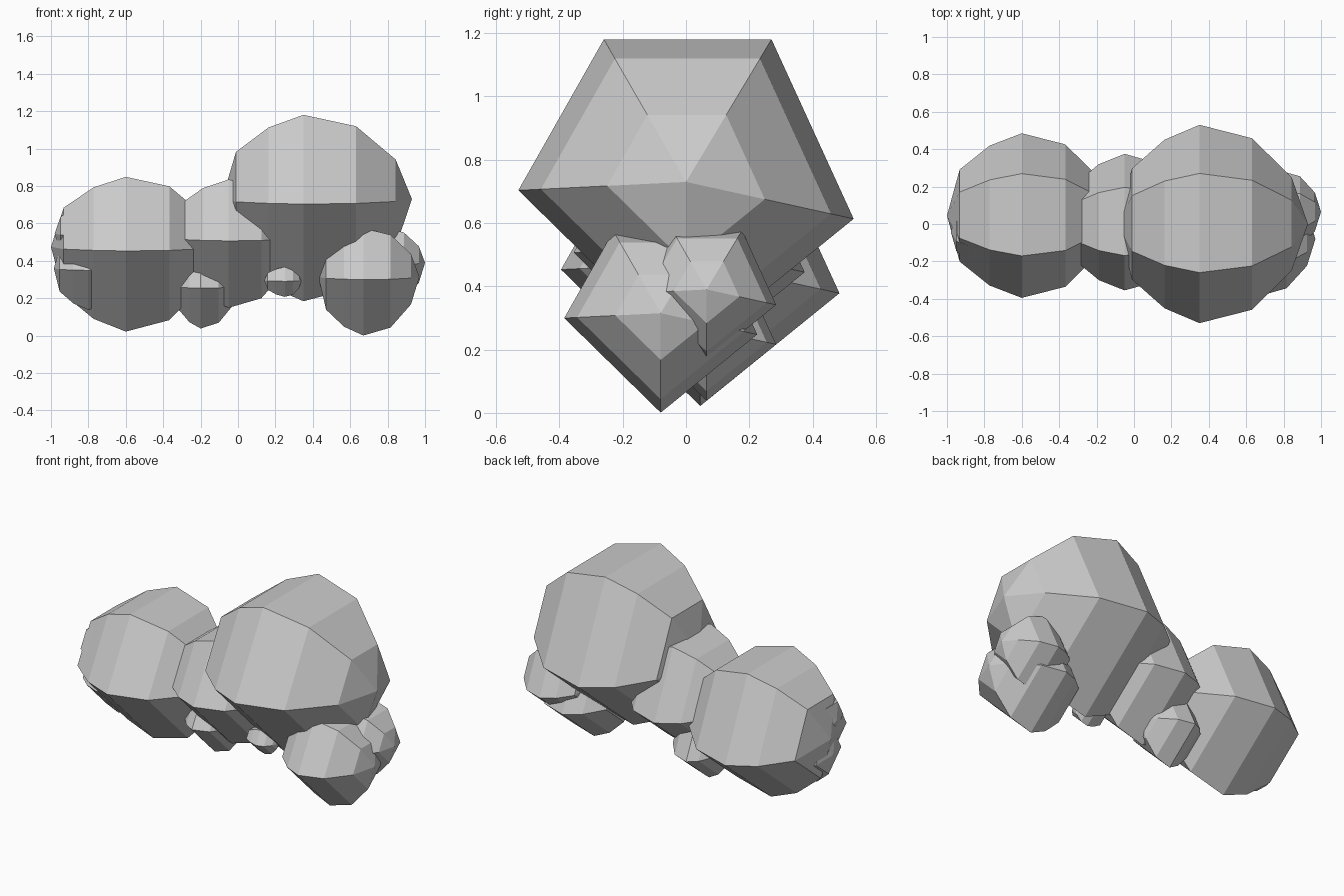
import bpy, bmesh

if "Cube" in bpy.data.objects:
    bpy.data.objects.remove(bpy.data.objects["Cube"])

# five-sided cross-section (y, z): flat top, slightly uneven sides, point at the bottom
SECTION = [(-1, -0.05), (-0.49, 0.85), (0.51, 0.85), (1, -0.22), (0, -1.03)]
# rings along x: (fraction of left/right length, radius)
RINGS = [(-0.83, 0.56), (-0.43, 0.85), (0, 1), (0.485, 0.865), (0.85, 0.47)]


def blob(name, centre, radius, left, right):
    """Faceted pod lying along x, with its own length on each side."""
    cx, cy, cz = centre
    bm = bmesh.new()
    rings = []
    for t, s in RINGS:
        x = cx + t * (left if t < 0 else right)
        rings.append([bm.verts.new((x, cy + y * radius * s, cz + z * radius * s))
                      for y, z in SECTION])
    tips = [bm.verts.new((cx - left, cy, cz)), bm.verts.new((cx + right, cy, cz))]
    for i in range(5):
        j = (i + 1) % 5
        for a, b in zip(rings, rings[1:]):
            bm.faces.new((a[i], a[j], b[j], b[i]))
        bm.faces.new((tips[0], rings[0][j], rings[0][i]))
        bm.faces.new((tips[1], rings[-1][i], rings[-1][j]))
    bmesh.ops.recalc_face_normals(bm, faces=bm.faces)
    mesh = bpy.data.meshes.new(name)
    bm.to_mesh(mesh)
    bm.free()
    bpy.context.collection.objects.link(bpy.data.objects.new(name, mesh))


# main masses
blob("large_lobe", (0.35, 0.0, 0.73), 0.53, 0.435, 0.58)
blob("middle_lobe", (-0.05, 0.01, 0.525), 0.365, 0.32, 0.36)
blob("left_lobe", (-0.60, 0.045, 0.475), 0.44, 0.40, 0.48)

# lower right lobes
blob("lower_front_lobe", (0.67, -0.08, 0.315), 0.305, 0.24, 0.30)
blob("lower_back_lobe", (0.78, 0.065, 0.39), 0.22, 0.20, 0.22)

# small lobes underneath
blob("under_lobe", (-0.20, 0.065, 0.265), 0.22, 0.14, 0.20)
blob("tiny_under_lobe", (0.25, -0.10, 0.295), 0.085, 0.11, 0.09)

# small lobes on the left end
blob("left_upper_bump", (-0.80, -0.04, 0.545), 0.19, 0.18, 0.18)
blob("left_lower_bump", (-0.80, 0.0, 0.36), 0.215, 0.185, 0.18)
